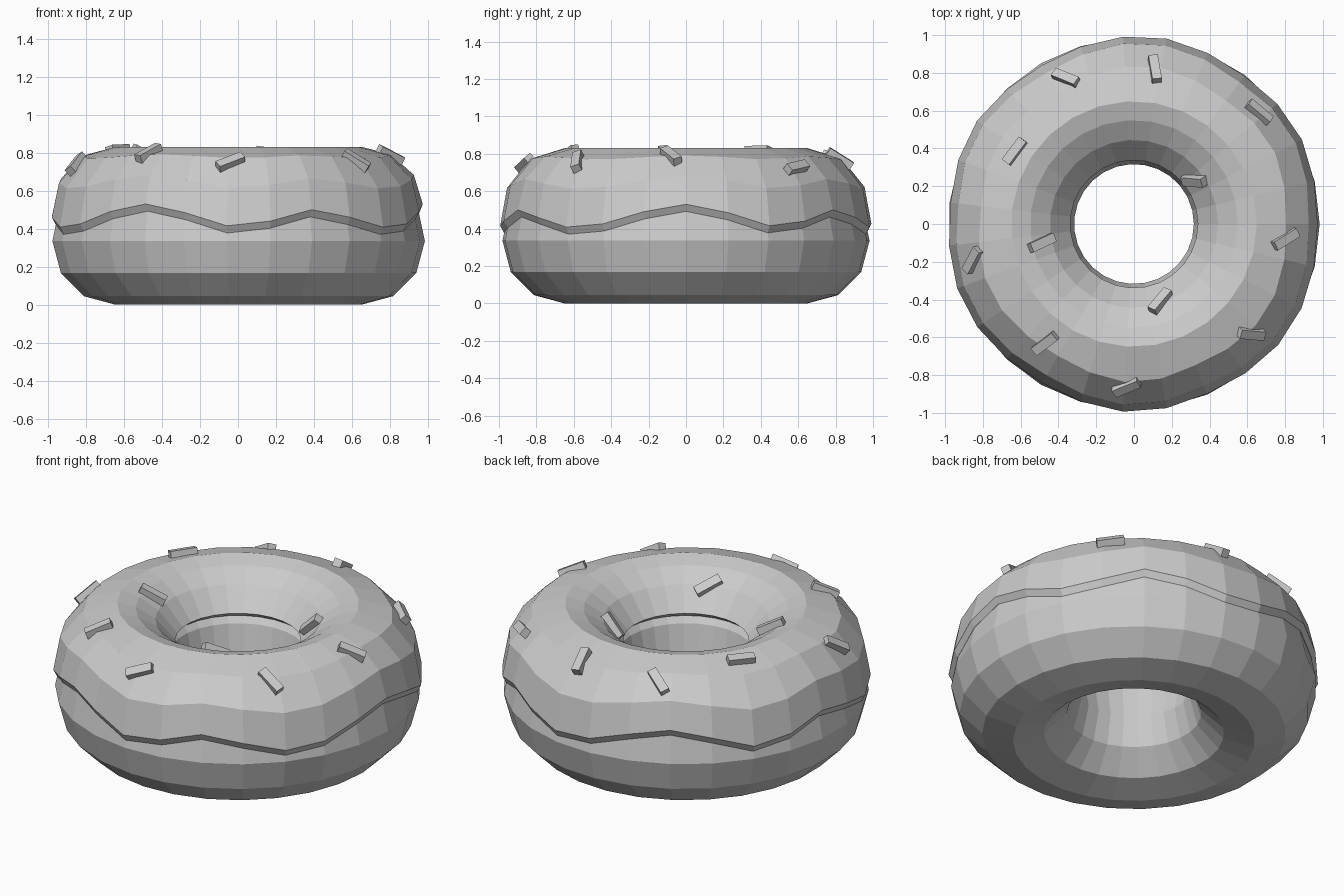
import bpy, bmesh
from math import sin, cos, radians, pi, atan2, sqrt, hypot
from mathutils import Vector, Matrix

if "Cube" in bpy.data.objects:
    bpy.data.objects.remove(bpy.data.objects["Cube"])

SEGS = 27
MAJOR = 0.65


def revolve(name, profile_at):
    """Closed ring mesh; profile_at(k) gives the (r, z) section at segment k."""
    bm = bmesh.new()
    rings = []
    for k in range(SEGS):
        a = 2 * pi * k / SEGS
        rings.append([bm.verts.new((r * cos(a), r * sin(a), z)) for r, z in profile_at(k)])
    n = len(rings[0])
    for k in range(SEGS):
        p, q = rings[k], rings[(k + 1) % SEGS]
        for i in range(n):
            j = (i + 1) % n
            bm.faces.new((p[i], q[i], q[j], p[j]))
    bmesh.ops.recalc_face_normals(bm, faces=bm.faces)
    me = bpy.data.meshes.new(name)
    bm.to_mesh(me)
    bm.free()
    ob = bpy.data.objects.new(name, me)
    bpy.context.collection.objects.link(ob)
    return ob


# Dough: 12-sided tube, upper half slightly taller
def dough_profile(k):
    pts = []
    for i in range(12):
        a = 2 * pi * i / 12
        h = 0.42 if i < 6 else 0.335
        pts.append((MAJOR + 0.333 * cos(a), 0.335 + h * sin(a)))
    return pts


revolve("dough", dough_profile)

# Icing: wavy outer edge, thick lip, rounded top and funnel into the hole
WAVE = [0.53, 0.485, 0.415, 0.44, 0.50, 0.46, 0.408, 0.425, 0.49]


def icing_profile(k):
    z = WAVE[k % 9]
    r = 0.972 + (0.53 - z) * 0.2
    a0 = atan2(z - 0.5, r - MAJOR)
    pts = [(r - 0.02, z - 0.038), (r, z)]
    for i in (1, 2, 3):
        a = a0 + (pi / 2 - a0) * i / 3
        pts.append((MAJOR + 0.33 * cos(a), 0.5 + 0.33 * sin(a)))
    pts += [(0.55, 0.802), (0.445, 0.738), (0.338, 0.615), (0.375, 0.585), (0.65, 0.70)]
    return pts


revolve("icing", icing_profile)

# Sprinkles: x, y and heading in degrees seen from above
SPRINKLES = [(-.36, .77, -22), (.11, .82, -80), (.66, .59, -40), (.32, .23, -5),
             (-.63, .385, 53), (-.49, -.10, 25), (-.85, -.19, 62), (.14, -.41, 50),
             (.80, -.08, 32), (.62, -.58, -5), (-.47, -.63, 37), (-.04, -.86, 22)]

for i, (x, y, deg) in enumerate(SPRINKLES):
    r = hypot(x, y)
    off = r - MAJOR
    h = sqrt(0.325 ** 2 - off ** 2)
    n = Vector((x / r * off, y / r * off, h)).normalized()
    d = Vector((cos(radians(deg)), sin(radians(deg)), 0))
    t = (d - Vector((0, 0, d.dot(n) / n.z))).normalized()
    b = n.cross(t)
    rot = Matrix((t, b, n)).transposed().to_4x4()
    bpy.ops.mesh.primitive_cube_add(size=1)
    ob = bpy.context.object
    ob.name = f"sprinkle_{i + 1}"
    ob.matrix_world = (Matrix.Translation((x, y, 0.5 + h)) @ rot
                       @ Matrix.Diagonal((0.15, 0.05, 0.05, 1)))
